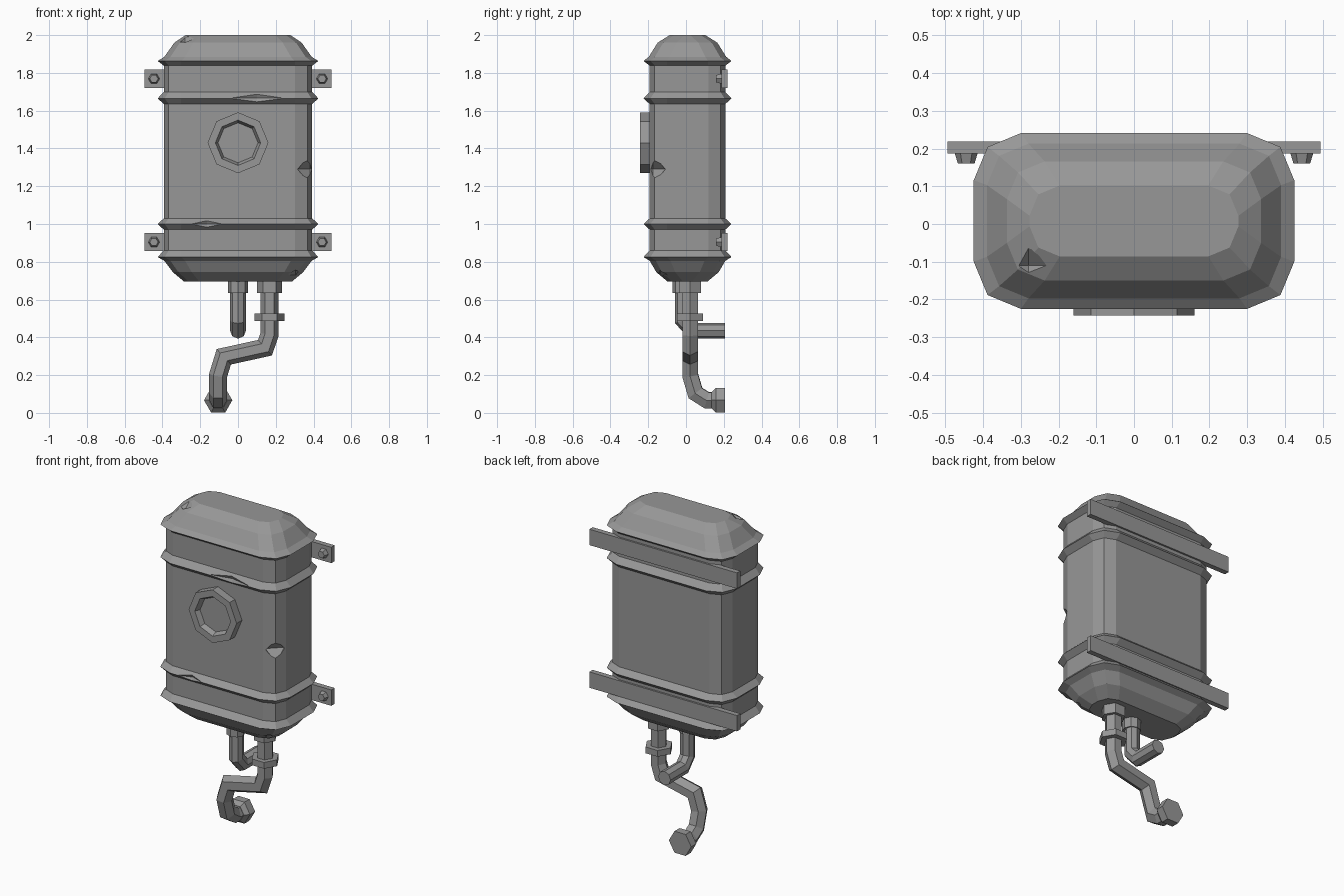
import bpy, bmesh, math
from mathutils import Vector

if "Cube" in bpy.data.objects:
    bpy.data.objects.remove(bpy.data.objects["Cube"])

CY = 0.008  # depth centre of the tank

# Dark painted metal
METAL = bpy.data.materials.new("dark_grey_metal")
METAL.diffuse_color = (0.31, 0.31, 0.31, 1)
METAL.use_nodes = True
METAL.node_tree.nodes["Principled BSDF"].inputs["Base Color"].default_value = METAL.diffuse_color


def add_object(name, bm):
    bmesh.ops.recalc_face_normals(bm, faces=bm.faces[:])
    mesh = bpy.data.meshes.new(name)
    bm.to_mesh(mesh)
    bm.free()
    mesh.materials.append(METAL)
    obj = bpy.data.objects.new(name, mesh)
    bpy.context.collection.objects.link(obj)
    return obj


def loft(name, rings):
    """Skin a list of point rings and cap both ends."""
    bm = bmesh.new()
    loops = [[bm.verts.new(p) for p in ring] for ring in rings]
    n = len(loops[0])
    for a, b in zip(loops, loops[1:]):
        for i in range(n):
            j = (i + 1) % n
            bm.faces.new((a[i], a[j], b[j], b[i]))
    bm.faces.new(loops[0])
    bm.faces.new(loops[-1])
    return add_object(name, bm)


def tank_ring(z, hx, hy, r):
    """Rounded rectangle with two-segment corners."""
    pts = []
    for k, (sx, sy) in enumerate(((1, 1), (-1, 1), (-1, -1), (1, -1))):
        for s in range(3):
            a = math.radians(90 * k + 45 * s)
            pts.append(Vector((sx * (hx - r) + r * math.cos(a),
                               CY + sy * (hy - r) + r * math.sin(a), z)))
    return pts


def disc(x, y, z, r, n):
    """Polygon facing along y."""
    return [Vector((x + r * math.cos(2 * math.pi * i / n), y,
                    z + r * math.sin(2 * math.pi * i / n))) for i in range(n)]


def pipe(name, path, r, n=6):
    """Sweep a polygon down a path with mitred bends (path starts vertical)."""
    path = [Vector(p) for p in path]
    ring = [path[0] + Vector((r * math.cos(2 * math.pi * i / n),
                              r * math.sin(2 * math.pi * i / n), 0)) for i in range(n)]
    rings = [ring]
    for i in range(1, len(path)):
        d = (path[i] - path[i - 1]).normalized()
        normal = d
        if i < len(path) - 1:
            normal = (d + (path[i + 1] - path[i]).normalized()).normalized()
        ring = [p + d * ((path[i] - p).dot(normal) / d.dot(normal)) for p in ring]
        rings.append(ring)
    return loft(name, rings)


def box(name, lo, hi):
    (x0, y0, z0), (x1, y1, z1) = lo, hi
    return loft(name, [[Vector(p) for p in ((x0, y0, z), (x1, y0, z), (x1, y1, z), (x0, y1, z))]
                       for z in (z0, z1)])


# Tank shell: z, half width, half depth, corner radius
BODY, RIM = (0.393, 0.2, 0.09), (0.425, 0.233, 0.125)
tank = loft("tank", [tank_ring(*row) for row in (
    (0.695, 0.285, 0.105, 0.08), (0.745, 0.345, 0.165, 0.1),
    (0.805, 0.39, 0.2, 0.11), (0.825, *RIM), (0.86, *BODY),
    (0.97, *BODY), (1.0, *RIM), (1.03, *BODY),
    (1.635, *BODY), (1.665, *RIM), (1.7, *BODY),
    (1.838, *BODY), (1.863, *RIM), (1.885, 0.39, 0.205, 0.11),
    (1.96, 0.337, 0.158, 0.1), (2.0, 0.277, 0.094, 0.08))])

# Dents knocked into the shell
for loc, size in (((-0.28, -0.11, 1.99), (0.06, 0.05, 0.045)),
                  ((0.1, -0.226, 1.667), (0.15, 0.032, 0.06)),
                  ((-0.165, -0.226, 1.0), (0.085, 0.03, 0.05)),
                  ((0.38, -0.175, 1.29), (0.075, 0.075, 0.065)),
                  ((0.305, -0.135, 0.73), (0.05, 0.04, 0.03))):
    bm = bmesh.new()
    bmesh.ops.create_uvsphere(bm, u_segments=4, v_segments=2, radius=1)
    for v in bm.verts:
        v.co = Vector([c * s + l for c, s, l in zip(v.co, size, loc)])
    cutter = add_object("dent_cutter", bm)
    cutter.hide_render = True
    mod = tank.modifiers.new("dent", 'BOOLEAN')
    mod.operation, mod.object, mod.solver = 'DIFFERENCE', cutter, 'EXACT'
    bpy.context.view_layer.objects.active = tank
    bpy.ops.object.modifier_apply(modifier=mod.name)
    bpy.data.objects.remove(cutter)

# Octagonal front port with a recessed face
loft("front_port", [disc(0, y, 1.43, r, 8) for y, r in (
    (-0.18, 0.161), (-0.243, 0.161), (-0.243, 0.12), (-0.212, 0.106))])

# Wall bars and tapered hex bolts
for label, z in (("upper", 1.769), ("lower", 0.904)):
    box(label + "_wall_bar", (-0.495, 0.187, z - 0.048), (0.495, 0.219, z + 0.048))
    for side, x in (("left", -0.445), ("right", 0.445)):
        loft(f"{label}_{side}_bolt", [disc(x, 0.19, z, 0.031, 6), disc(x, 0.16, z, 0.022, 6)])

# Short pipe bending back to the wall
pipe("short_pipe", [(0, -0.015, 0.71), (0, -0.015, 0.49), (0, 0.035, 0.435), (0, 0.207, 0.435)], 0.042, 8)
pipe("short_pipe_collar", [(0, -0.02, 0.71), (0, -0.02, 0.635)], 0.052, 8)

# Long pipe with offset, collar, nut and wall flange
X, Y = 0.167, 0.022
pipe("long_pipe", [(X, Y, 0.71), (X, Y, 0.415), (0.143, Y, 0.345), (-0.075, Y, 0.297),
                   (-0.105, Y, 0.2), (-0.105, 0.05, 0.105), (-0.105, 0.11, 0.067),
                   (-0.105, 0.17, 0.067)], 0.048)
pipe("long_pipe_collar", [(X, Y, 0.71), (X, Y, 0.635)], 0.067)
pipe("long_pipe_nut", [(X, Y, 0.525), (X, Y, 0.487)], 0.08)
loft("wall_flange", [disc(-0.105, y, 0.067, r, 6) for y, r in (
    (0.135, 0.05), (0.158, 0.075), (0.207, 0.075))])
